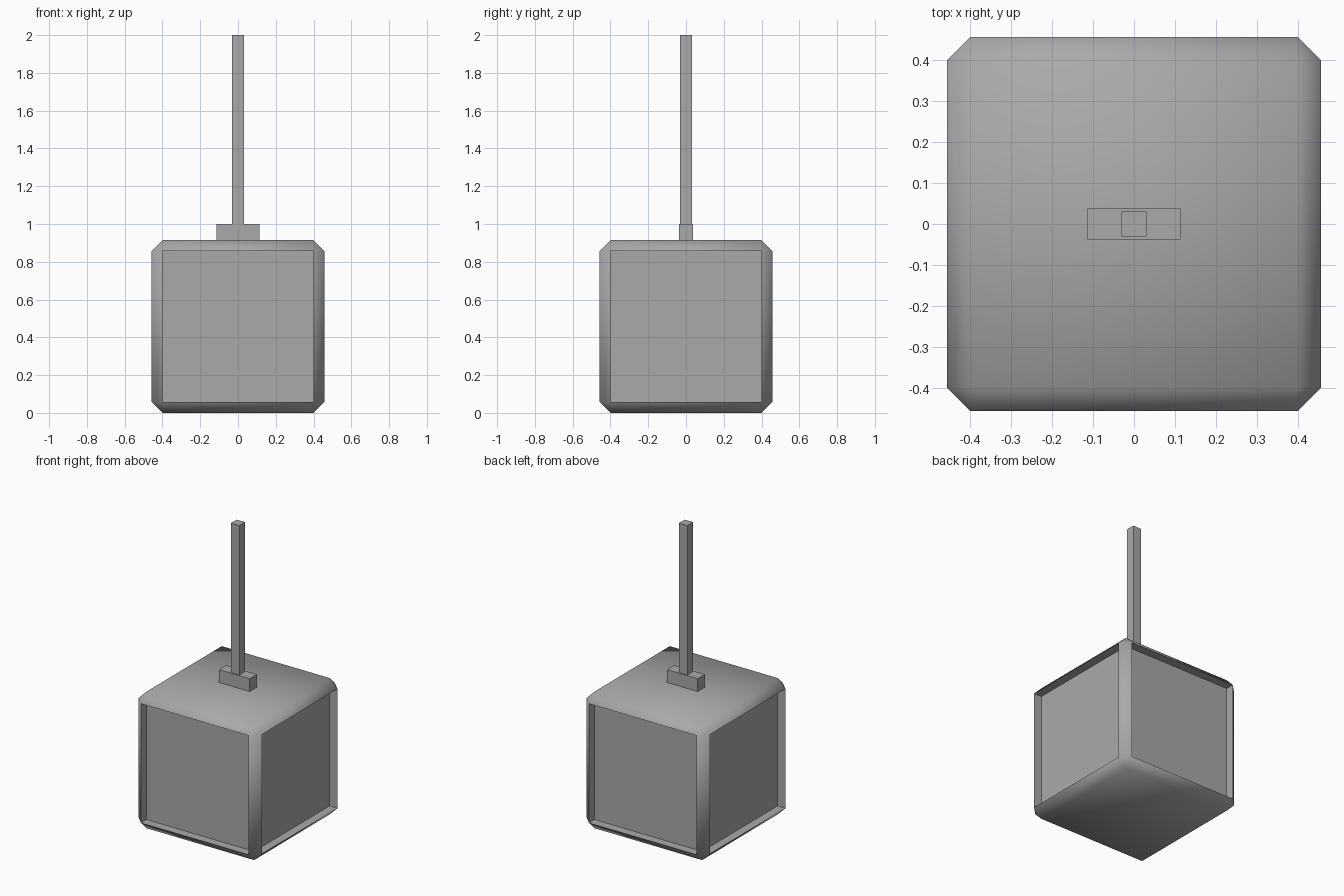
import bpy, bmesh, math

if "Cube" in bpy.data.objects:
    bpy.data.objects.remove(bpy.data.objects["Cube"], do_unlink=True)

grey = bpy.data.materials.new("mid_grey")
grey.use_nodes = True
colour = (0.4, 0.4, 0.4, 1)
grey.diffuse_color = colour
grey.node_tree.nodes["Principled BSDF"].inputs["Base Color"].default_value = colour

SIZE, BEVEL = 0.914, 0.058


def make_box(name, size, z_low, shape=None):
    """Box standing on z_low, optionally reshaped before it becomes an object."""
    bm = bmesh.new()
    bmesh.ops.create_cube(bm, size=1)
    for v in bm.verts:
        v.co = (v.co.x * size[0], v.co.y * size[1], (v.co.z + 0.5) * size[2] + z_low)
    if shape:
        shape(bm)
    bmesh.ops.recalc_face_normals(bm, faces=bm.faces)
    mesh = bpy.data.meshes.new(name)
    bm.to_mesh(mesh)
    bm.free()
    mesh.materials.append(grey)
    obj = bpy.data.objects.new(name, mesh)
    bpy.context.collection.objects.link(obj)
    return obj


def frame_sides(bm):
    """Chamfer every edge, then sink the four side panels inside the frame."""
    bmesh.ops.bevel(bm, geom=bm.edges[:], offset=BEVEL, segments=1, affect='EDGES')
    bm.normal_update()
    panels = [f for f in bm.faces if max(abs(f.normal.x), abs(f.normal.y)) > 0.99]
    for panel in panels:
        inward = panel.normal * -BEVEL
        sunk = bmesh.ops.extrude_discrete_faces(bm, faces=[panel])["faces"][0]
        bmesh.ops.translate(bm, verts=sunk.verts, vec=inward)


# Chamfered body with recessed panels
body = make_box("lamp_body", (SIZE, SIZE, SIZE), 0, frame_sides)
bpy.ops.object.select_all(action='DESELECT')
body.select_set(True)
bpy.context.view_layer.objects.active = body
bpy.ops.object.shade_smooth_by_angle(angle=math.radians(50))

# Mounting block and hanging rod
make_box("mounting_block", (0.227, 0.076, 0.1), 0.9)
make_box("hanging_rod", (0.062, 0.062, 1.01), 0.99)
